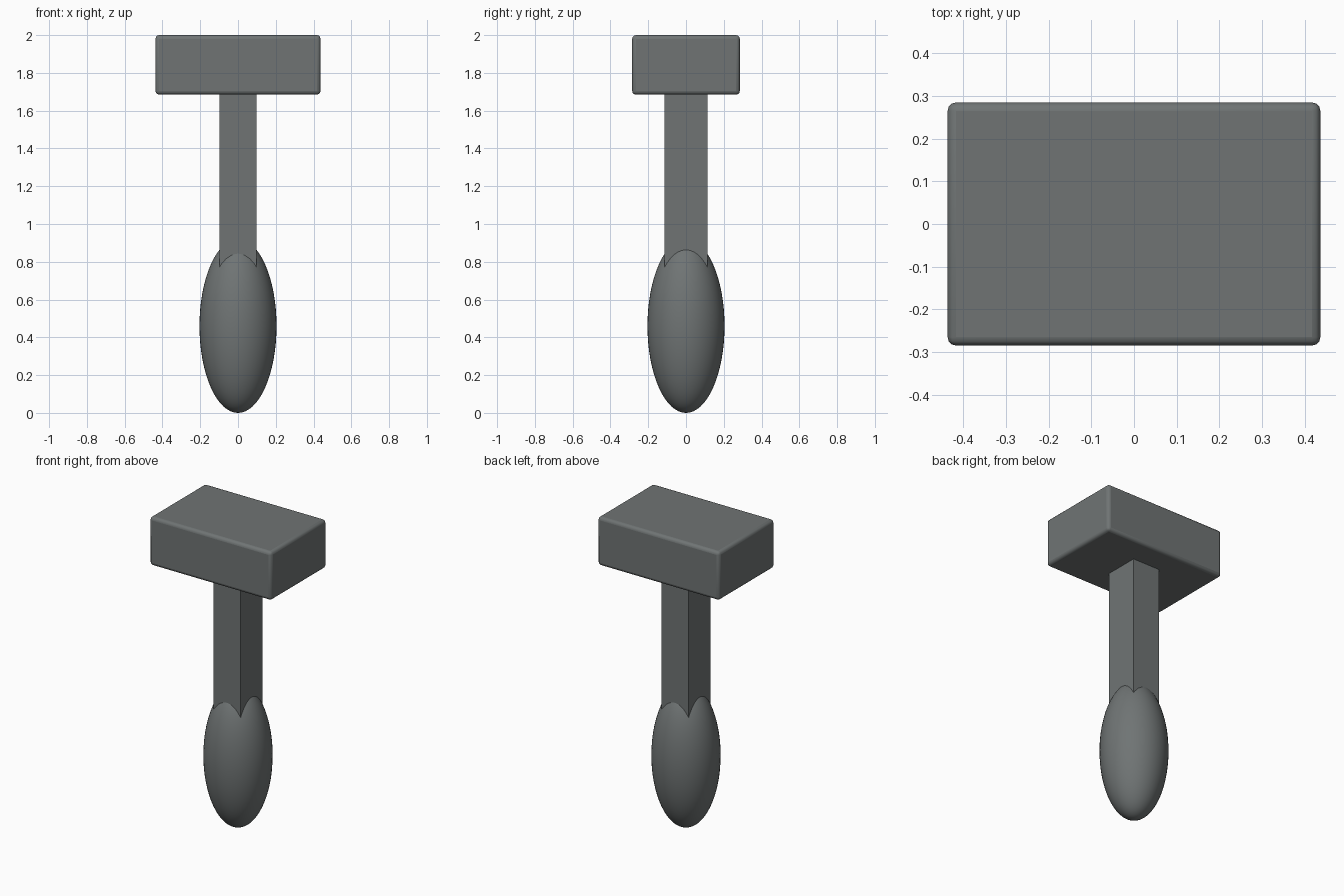
import bpy
import math

cube = bpy.data.objects.get("Cube")
if cube:
    bpy.data.objects.remove(cube, do_unlink=True)

# One dark grey for every part
grey = bpy.data.materials.new("dark_grey")
grey.use_nodes = True
colour = (0.16, 0.175, 0.175, 1)
grey.diffuse_color = colour
grey.node_tree.nodes["Principled BSDF"].inputs["Base Color"].default_value = colour


def finish(name, scale):
    """Name the active object, apply its size and give it the material."""
    obj = bpy.context.object
    obj.name = name
    obj.scale = scale
    bpy.ops.object.transform_apply(location=False, rotation=False, scale=True)
    obj.data.materials.append(grey)
    return obj


def box(name, size, bottom, top):
    bpy.ops.mesh.primitive_cube_add(size=1, location=(0, 0, (bottom + top) / 2))
    return finish(name, (*size, top - bottom))


# Head block with softly rounded edges
head = box("hammer_head", (0.874, 0.57), 1.685, 2)
bevel = head.modifiers.new("rounded_edges", "BEVEL")
bevel.width = 0.02
bevel.segments = 3
bpy.ops.object.shade_smooth_by_angle(angle=math.radians(35))

# Square shaft running from inside the grip into the head
box("shaft", (0.196, 0.226), 0.5, 1.75)

# Egg-shaped grip
bpy.ops.mesh.primitive_uv_sphere_add(segments=48, ring_count=32, radius=1, location=(0, 0, 0.46))
finish("grip", (0.204, 0.204, 0.46))
bpy.ops.object.shade_smooth()
